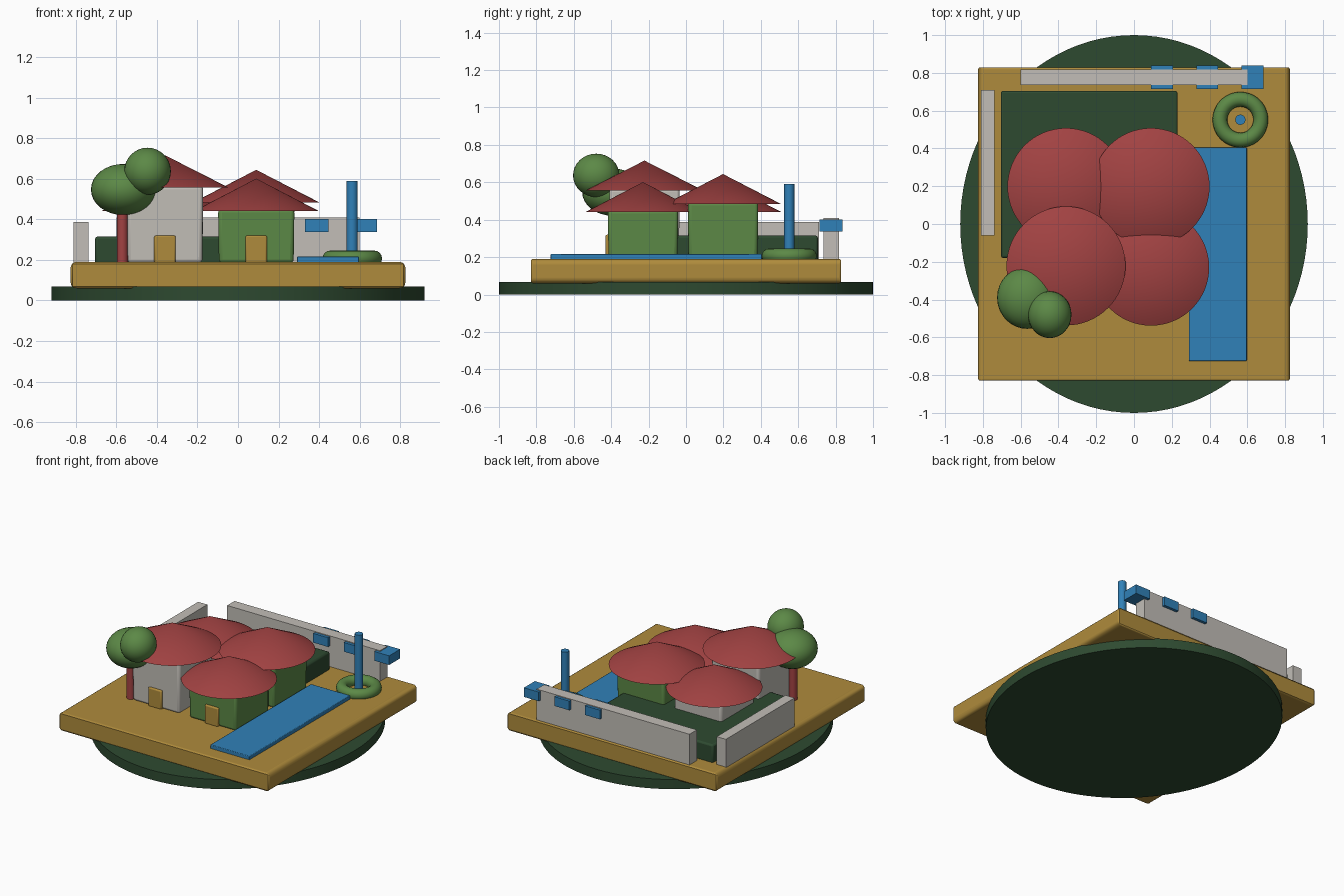
import bpy, math

if "Cube" in bpy.data.objects:
    bpy.data.objects.remove(bpy.data.objects["Cube"], do_unlink=True)


def material(name, rgb):
    m = bpy.data.materials.new(name)
    m.use_nodes = True
    m.diffuse_color = (*rgb, 1)
    m.node_tree.nodes["Principled BSDF"].inputs["Base Color"].default_value = (*rgb, 1)
    return m


SAND = material("sand", (0.43, 0.26, 0.045))
BLUE = material("water blue", (0.03, 0.22, 0.48))
RED = material("roof red", (0.36, 0.055, 0.055))
GREEN = material("leaf green", (0.107, 0.25, 0.062))
DARK = material("dark green", (0.027, 0.068, 0.03))
GREY = material("stone grey", (0.54, 0.515, 0.475))


def finish(name, mat, smooth=True):
    ob = bpy.context.object
    ob.name = ob.data.name = name
    ob.data.materials.append(mat)
    bpy.ops.object.transform_apply(location=False, rotation=False, scale=True)
    if smooth:
        bpy.ops.object.shade_smooth_by_angle(angle=math.radians(35))
    return ob


def box(name, mat, x, y, z, bevel=0.0, segments=2):
    """Box from (min, max) ranges on each axis."""
    spans = (x, y, z)
    bpy.ops.mesh.primitive_cube_add(size=1, location=[sum(s) / 2 for s in spans])
    bpy.context.object.scale = [s[1] - s[0] for s in spans]
    ob = finish(name, mat, bevel > 0)
    if bevel:
        mod = ob.modifiers.new("rounded edges", 'BEVEL')
        mod.width, mod.segments = bevel, segments
    return ob


def cylinder(name, mat, x, y, z, r, verts=32, scale=(1, 1, 1)):
    bpy.ops.mesh.primitive_cylinder_add(vertices=verts, radius=r, depth=z[1] - z[0],
                                        location=(x, y, sum(z) / 2))
    bpy.context.object.scale = scale
    return finish(name, mat)


def ball(name, mat, centre, radii):
    bpy.ops.mesh.primitive_uv_sphere_add(segments=32, ring_count=16, radius=1, location=centre)
    bpy.context.object.scale = radii
    return finish(name, mat)


GROUND = 0.19

# Oval ground and the sandy platform, rounder along its left and right edges
cylinder("ground_disc", DARK, 0, 0, (0, 0.068), 1, 96, (0.92, 1, 1))
platform = box("platform", SAND, (-0.825, 0.825), (-0.828, 0.828), (0.06, GROUND), 0.03, 4)
weights = platform.data.attributes.new("bevel_weight_edge", 'FLOAT', 'EDGE')
for e in platform.data.edges:
    a, b = (platform.data.vertices[i].co for i in e.vertices)
    along_y = abs(a.y - b.y) > 1
    weights.data[e.index].value = 1.0 if along_y else 0.3
platform.modifiers["rounded edges"].limit_method = 'WEIGHT'

# Raised lawn and the pool
box("hedge_block", DARK, (-0.705, 0.23), (-0.18, 0.705), (GROUND - 0.01, 0.315), 0.012)
box("pool", BLUE, (0.29, 0.597), (-0.725, 0.405), (GROUND - 0.01, 0.216), 0.004)

# Boundary walls, with blue blocks through the back one
box("back_wall", GREY, (-0.6, 0.6), (0.735, 0.818), (GROUND - 0.01, 0.408))
box("right_wall", GREY, (-0.81, -0.738), (-0.06, 0.71), (GROUND - 0.01, 0.387))
for i in range(3):
    cx = 0.148 + 0.24 * i
    box(f"wall_block_{i + 1}", BLUE, (cx - 0.058, cx + 0.058), (0.715, 0.838), (0.337, 0.402))


def house(name, wall, x, y, eave, radius, door):
    """Square hut with a broad conical roof."""
    half = 0.188
    body = box(name + "_walls", wall, (x - half, x + half), (y - half, y + half),
               (GROUND - 0.005, eave + 0.01), 0.018, 3)
    for v in body.data.vertices:
        if v.co.z < 0:
            v.co.x *= 0.98
            v.co.y *= 0.98
    bpy.ops.mesh.primitive_cone_add(vertices=64, radius1=radius, depth=0.16,
                                    location=(x, y, eave + 0.08))
    finish(name + "_roof", RED)
    if door:
        box(name + "_door", SAND, (x - 0.053, x + 0.053), (y - half - 0.012, y - half + 0.02),
            (GROUND - 0.005, 0.32), 0.008)


house("front_right_house", GREY, -0.36, -0.222, 0.556, 0.315, True)
house("front_left_house", GREEN, 0.09, -0.23, 0.441, 0.308, True)
house("back_left_house", GREEN, 0.09, 0.198, 0.484, 0.31, False)
house("back_right_house", GREY, -0.36, 0.198, 0.442, 0.31, False)

# Fountain: ring with a tall post
bpy.ops.mesh.primitive_torus_add(location=(0.563, 0.552, 0.207), major_radius=0.108,
                                 minor_radius=0.039, major_segments=48, minor_segments=16)
finish("fountain_ring", GREEN)
cylinder("fountain_post", BLUE, 0.563, 0.552, (GROUND - 0.01, 0.59), 0.027)

# Tree
cylinder("tree_trunk", RED, -0.57, -0.388, (GROUND - 0.01, 0.5), 0.027)
ball("tree_crown_lower", GREEN, (-0.565, -0.39, 0.547), (0.16, 0.165, 0.126))
ball("tree_crown_upper", GREEN, (-0.446, -0.48, 0.637), (0.115, 0.124, 0.116))
